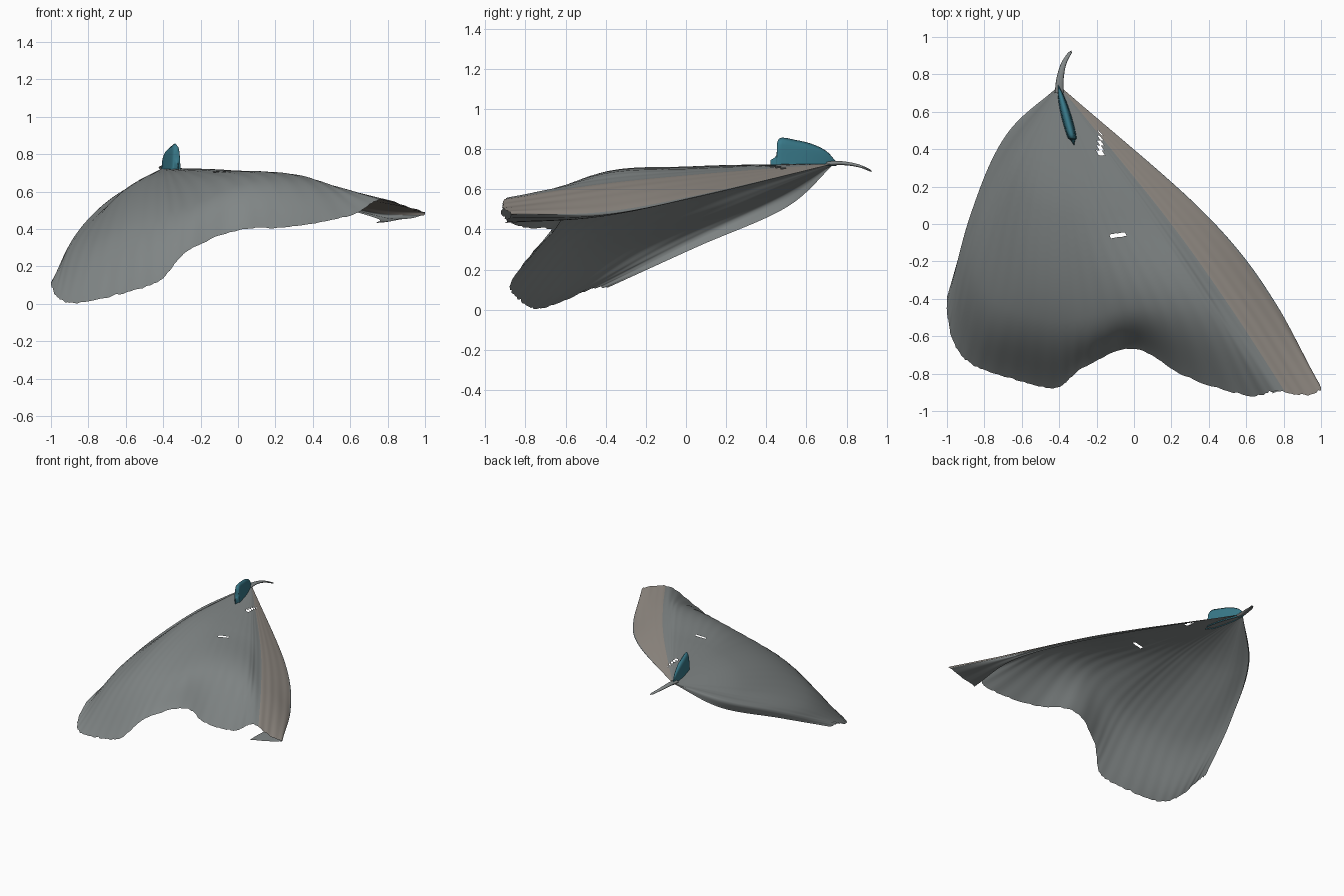
import bpy, bmesh, math, random
from mathutils import Vector

if "Cube" in bpy.data.objects:
    bpy.data.objects.remove(bpy.data.objects["Cube"])

random.seed(4)


def material(name, color):
    m = bpy.data.materials.new(name)
    m.diffuse_color = (*color, 1)
    m.use_nodes = True
    m.node_tree.nodes["Principled BSDF"].inputs["Base Color"].default_value = m.diffuse_color
    return m


def spline(pts, t):
    """Catmull-Rom through pts, t in 0..1, ends extrapolated."""
    pts = [Vector(p) for p in pts]
    n = len(pts) - 1
    i = min(int(t * n), n - 1)
    f = t * n - i
    b, c = pts[i], pts[i + 1]
    a = pts[i - 1] if i > 0 else 2 * b - c
    d = pts[i + 2] if i + 2 <= n else 2 * c - b
    return 0.5 * (2 * b + (c - a) * f + (2 * a - 5 * b + 4 * c - d) * f * f
                  + (3 * b - a - 3 * c + d) * f ** 3)


def grid_object(name, rows, mats, face_mat=lambda i, j: 0, skip=lambda c: False):
    """Skin a grid of points into one smooth object."""
    bm = bmesh.new()
    vs = [[bm.verts.new(p) for p in r] for r in rows]
    for i in range(len(rows) - 1):
        for j in range(len(rows[0]) - 1):
            q = (vs[i][j], vs[i + 1][j], vs[i + 1][j + 1], vs[i][j + 1])
            if skip(sum((v.co for v in q), Vector()) / 4):
                continue
            f = bm.faces.new(q)
            f.smooth = True
            f.material_index = face_mat(i, j)
    bmesh.ops.remove_doubles(bm, verts=bm.verts, dist=0.0004)
    bmesh.ops.delete(bm, geom=[v for v in bm.verts if not v.link_faces], context='VERTS')
    bmesh.ops.recalc_face_normals(bm, faces=bm.faces)
    me = bpy.data.meshes.new(name)
    bm.to_mesh(me)
    bm.free()
    for m in mats:
        me.materials.append(m)
    ob = bpy.data.objects.new(name, me)
    bpy.context.collection.objects.link(ob)
    return ob


slate = material("slate", (0.22, 0.24, 0.24))
tan = material("tan", (0.30, 0.27, 0.24))
teal = material("teal", (0.04, 0.19, 0.25))

# draped body sheet: rays fan out from the apex, each with two inner points and a rim point
# (the first and last rays curl under the left edge and the right tip)
APEX = (-.40, .74, .728)
RAYS = [
    ((-.65, .50, .51), (-.86, .06, .315), (-1.0, -.39, .11)),
    ((-.695, .45, .55), (-.88, .02, .35), (-1.0, -.48, .10)),
    ((-.68, .30, .54), (-.88, -.20, .32), (-.965, -.64, .03)),
    ((-.64, .20, .58), (-.77, -.40, .34), (-.86, -.76, .0)),
    ((-.54, .10, .635), (-.60, -.48, .42), (-.65, -.83, .045)),
    ((-.42, .05, .67), (-.42, -.52, .48), (-.42, -.88, .12)),
    ((-.33, .05, .69), (-.26, -.50, .54), (-.27, -.77, .28)),
    ((-.20, .03, .705), (-.03, -.45, .635), (.00, -.67, .39)),
    ((-.08, .05, .715), (.18, -.45, .67), (.28, -.82, .41)),
    ((.06, .05, .705), (.38, -.45, .67), (.60, -.92, .47)),
    ((.13, .05, .685), (.47, -.44, .64), (.76, -.90, .555)),
    ((.24, .05, .64), (.60, -.42, .58), (.92, -.92, .515)),
    ((.37, .06, .57), (.75, -.42, .485), (1.0, -.88, .475)),
    ((.355, .05, .56), (.73, -.44, .46), (.74, -.91, .43)),
]
NU, NT = 150, 80
body = []
for i in range(NU + 1):
    u = i / NU
    ray = [APEX] + [spline([r[k] for r in RAYS], u) for k in range(3)]
    reach = 1 - random.random() * 0.008
    row = []
    for j in range(NT + 1):
        t = j / NT * reach
        p = spline(ray, t)
        p.z += 0.002 * t * math.sin(u * 190)       # fine radial ribs
        p.x = min(p.x, 1)
        p.z = max(p.z, 0)
        row.append(p)
    body.append(row)


def hole(c):
    slit = abs(c.x + .18) < .018 * (1 - (c.y - .36) / .15) and .36 < c.y < .5
    return c.z > .6 and (slit or (abs(c.x + .09) < .04 and abs(c.y + .055) < .011))


grid_object("body_sheet", body, [slate, tan],
            lambda i, j: 1 if NU * 0.79 < i < NU * 0.92 else 0, hole)

# upright fin: lens-shaped plan under a swept top profile
TOP = [(.42, .745), (.45, .77), (.463, .853), (.55, .845), (.63, .825), (.70, .79), (.75, .735)]
fin = []
for side in (-1, 1):
    for k in range(25):
        s = k / 24 if side < 0 else 1 - k / 24
        y, z = spline([(a, b, 0) for a, b in TOP], s).xy
        xc = -.325 - .08 * (y - .44) / .30
        col = []
        for h in range(9):
            f = h / 8
            w = 0.028 * math.sin(math.pi * s) * (1 - .3 * f) * math.sqrt(1 - f ** 6)
            col.append(Vector((xc + side * w, y, .715 + (z - .715) * f)))
        fin.append(col)
grid_object("upright_fin", fin, [teal])

# thin curved spike behind the apex
PATH = [(-.40, .70, .728), (-.395, .78, .73), (-.375, .86, .717), (-.335, .928, .69)]
spike = []
for i in range(17):
    t = i / 16
    p = spline(PATH, t)
    r = (.024 - .014 * t) * (1 if i < 16 else 0.05)
    spike.append([p + Vector((r * math.cos(a), 0, .5 * r * math.sin(a)))
                  for a in (2 * math.pi * k / 12 for k in range(13))])
grid_object("tail_spike", spike, [slate])
